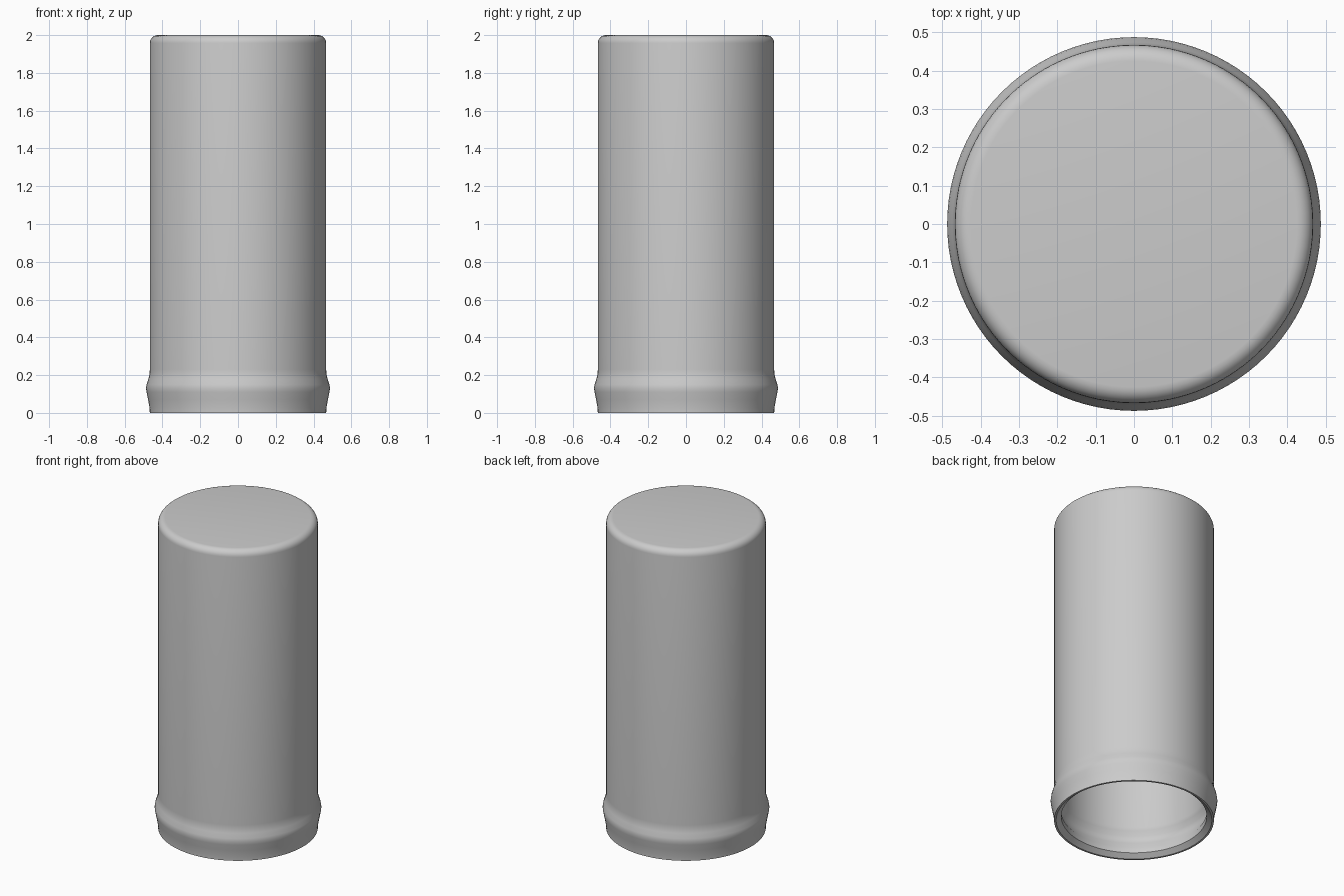
import bpy, bmesh, math

cube = bpy.data.objects.get("Cube")
if cube:
    bpy.data.objects.remove(cube, do_unlink=True)

# Plain grey material
grey = bpy.data.materials.new("plain_grey")
grey.use_nodes = True
colour = (0.6, 0.6, 0.6, 1)
grey.diffuse_color = colour
grey.node_tree.nodes["Principled BSDF"].inputs["Base Color"].default_value = colour


def corner(radius, height, r, steps=6):
    """Rounded shoulder running from the wall up to the flat end."""
    angles = [math.pi / 2 * i / steps for i in range(steps + 1)]
    return [(radius - r + r * math.cos(a), height - r + r * math.sin(a)) for a in angles]


def lathe(name, profile, segments=96):
    """Spin a profile of (radius, height) points around z."""
    bm = bmesh.new()
    verts = [bm.verts.new((r, 0, z)) for r, z in profile]
    edges = [bm.edges.new(pair) for pair in zip(verts, verts[1:])]
    bmesh.ops.spin(bm, geom=verts + edges, cent=(0, 0, 0), axis=(0, 0, 1),
                   angle=math.tau, steps=segments, use_duplicate=False)
    bmesh.ops.remove_doubles(bm, verts=bm.verts, dist=0.0001)
    bmesh.ops.recalc_face_normals(bm, faces=bm.faces)
    mesh = bpy.data.meshes.new(name)
    bm.to_mesh(mesh)
    bm.free()
    mesh.materials.append(grey)
    obj = bpy.data.objects.new(name, mesh)
    bpy.context.collection.objects.link(obj)
    bpy.ops.object.select_all(action="DESELECT")
    obj.select_set(True)
    bpy.context.view_layer.objects.active = obj
    bpy.ops.object.shade_smooth_by_angle(angle=math.radians(35))
    return obj


# Outside: rim, swollen collar, straight wall, rounded closed end
outside = [(0.455, 0), (0.467, 0), (0.468, 0.025), (0.476, 0.07), (0.484, 0.11),
           (0.487, 0.13), (0.484, 0.15), (0.474, 0.18), (0.468, 0.205), (0.467, 0.23)]
outside += corner(0.467, 2, 0.042) + [(0, 2)]

# Inside: flat ceiling, straight wall, seal groove behind the collar, bevelled mouth
inside = [(0, 1.96)] + corner(0.43, 1.96, 0.03)[::-1]
inside += [(0.43, 0.2), (0.437, 0.18), (0.45, 0.15), (0.453, 0.13), (0.45, 0.105),
           (0.425, 0.06), (0.425, 0.025), (0.455, 0)]

lathe("hollow_capped_tube", outside + inside)
